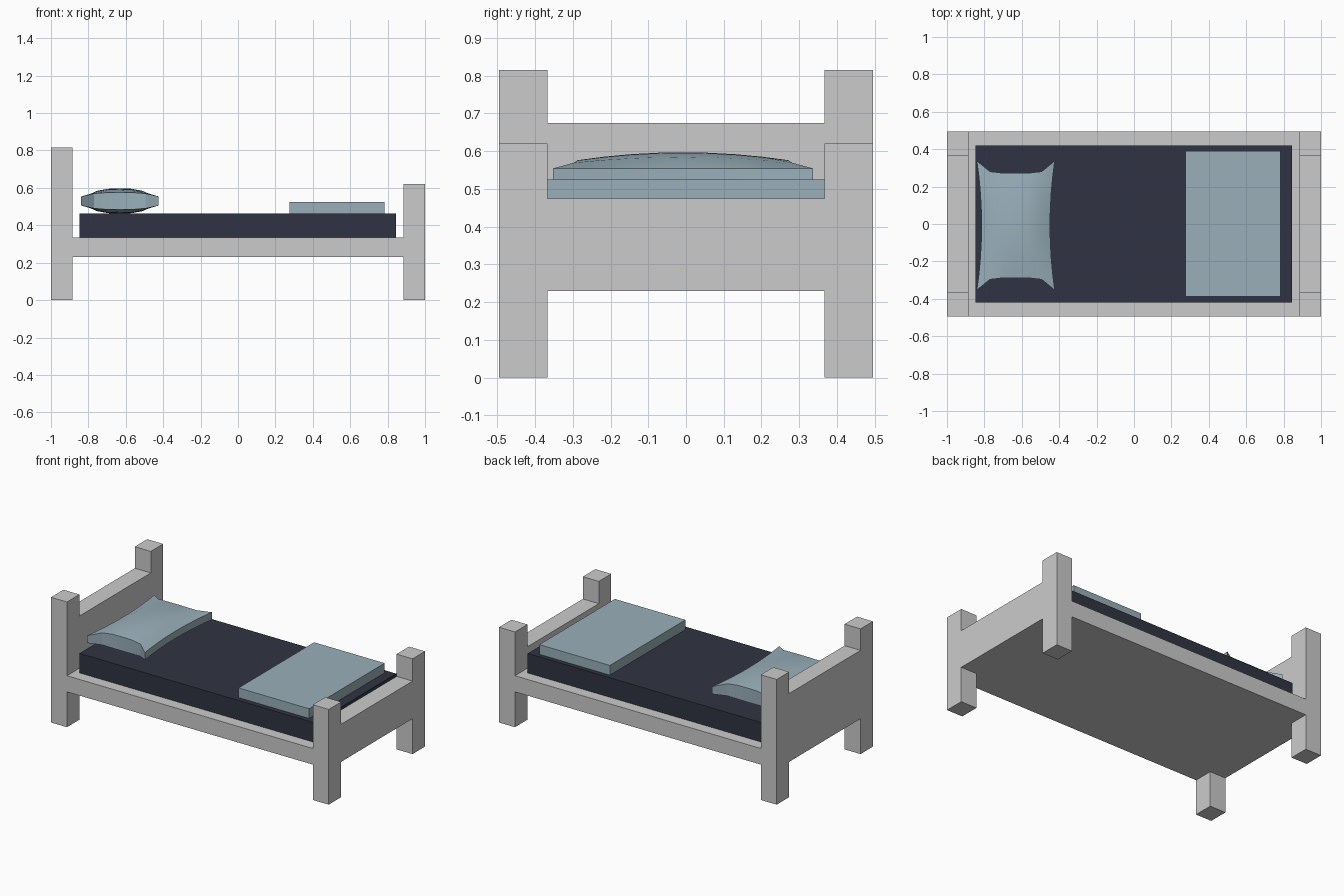
import bpy, bmesh
from mathutils import Vector

if "Cube" in bpy.data.objects:
    bpy.data.objects.remove(bpy.data.objects["Cube"])


def material(name, rgb):
    m = bpy.data.materials.new(name)
    m.diffuse_color = (*rgb, 1)
    m.use_nodes = True
    m.node_tree.nodes["Principled BSDF"].inputs["Base Color"].default_value = m.diffuse_color
    return m


def cut_cube(cuts_x, cuts_y):
    """Cube of half size 1, cut evenly along x and y."""
    bm = bmesh.new()
    bmesh.ops.create_cube(bm, size=2)
    for axis, cuts in ((0, cuts_x), (1, cuts_y)):
        if cuts:
            edges = [e for e in bm.edges
                     if abs(e.verts[0].co[axis] - e.verts[1].co[axis]) > 0.01]
            bmesh.ops.subdivide_edges(bm, edges=edges, cuts=cuts, use_grid_fill=True)
    return bm


def finish(bm, name, mat=None):
    bmesh.ops.recalc_face_normals(bm, faces=bm.faces[:])
    me = bpy.data.meshes.new(name)
    bm.to_mesh(me)
    bm.free()
    ob = bpy.data.objects.new(name, me)
    bpy.context.collection.objects.link(ob)
    if mat:
        me.materials.append(mat)
    return ob


def box(name, lo, hi, mat):
    bm = cut_cube(0, 0)
    for v in bm.verts:
        v.co = Vector([hi[i] if v.co[i] > 0 else lo[i] for i in range(3)])
    return finish(bm, name, mat)


def extrude_to(bm, pick, direction, z):
    """Extrude the picked up- or down-facing cells to height z."""
    bm.normal_update()
    faces = [f for f in bm.faces
             if f.normal.z * direction > 0.9 and pick(f.calc_center_median())]
    new = bmesh.ops.extrude_face_region(bm, geom=faces)["geom"]
    for f in faces:
        if f.is_valid:
            bm.faces.remove(f)
    for v in new:
        if isinstance(v, bmesh.types.BMVert):
            v.co.z = z


dark = material("dark_fabric", (0.03, 0.034, 0.055))
blue = material("blue_grey_fabric", (0.32, 0.43, 0.49))

# Frame: slab of 3 x 3 cells, end boards and posts extruded from it
bm = cut_cube(2, 2)
for v in bm.verts:
    x, y, z = v.co
    sx, sy = (1 if x > 0 else -1), (1 if y > 0 else -1)
    v.co = (sx * (1 if abs(x) > 0.9 else 0.885),
            sy * (0.495 if abs(y) > 0.9 else 0.367),
            0.335 if z > 0 else 0.23)
for side, board_top, post_top in ((-1, 0.675, 0.815), (1, 0.475, 0.62)):
    extrude_to(bm, lambda c: c.x * side > 0.88, 1, board_top)
    for sy in (-1, 1):
        corner = lambda c: c.x * side > 0.88 and c.y * sy > 0.36
        extrude_to(bm, corner, 1, post_top)
        extrude_to(bm, corner, -1, 0)
finish(bm, "bed_frame")

# Mattress and folded blanket
box("mattress", (-0.848, -0.42, 0.335), (0.846, 0.42, 0.462), dark)
box("folded_blanket", (0.275, -0.387, 0.462), (0.783, 0.39, 0.525), blue)

# Pillow: bulging cushion with drawn-out corners
bm = cut_cube(5, 7)
for p in bm.verts:
    u, v, w = p.co
    half_z = 0.024 + (1 - abs(u) ** 3) * (0.022 + 0.021 * (1 - v * v))
    p.co = (-0.632 + u * (0.183 + 0.025 * v * v),
            -0.008 + v * (0.28 + 0.065 * abs(u) ** 5),
            0.53 + w * half_z)
pillow = finish(bm, "pillow", blue)
bpy.context.view_layer.objects.active = pillow
pillow.select_set(True)
bpy.ops.object.shade_smooth_by_angle()
